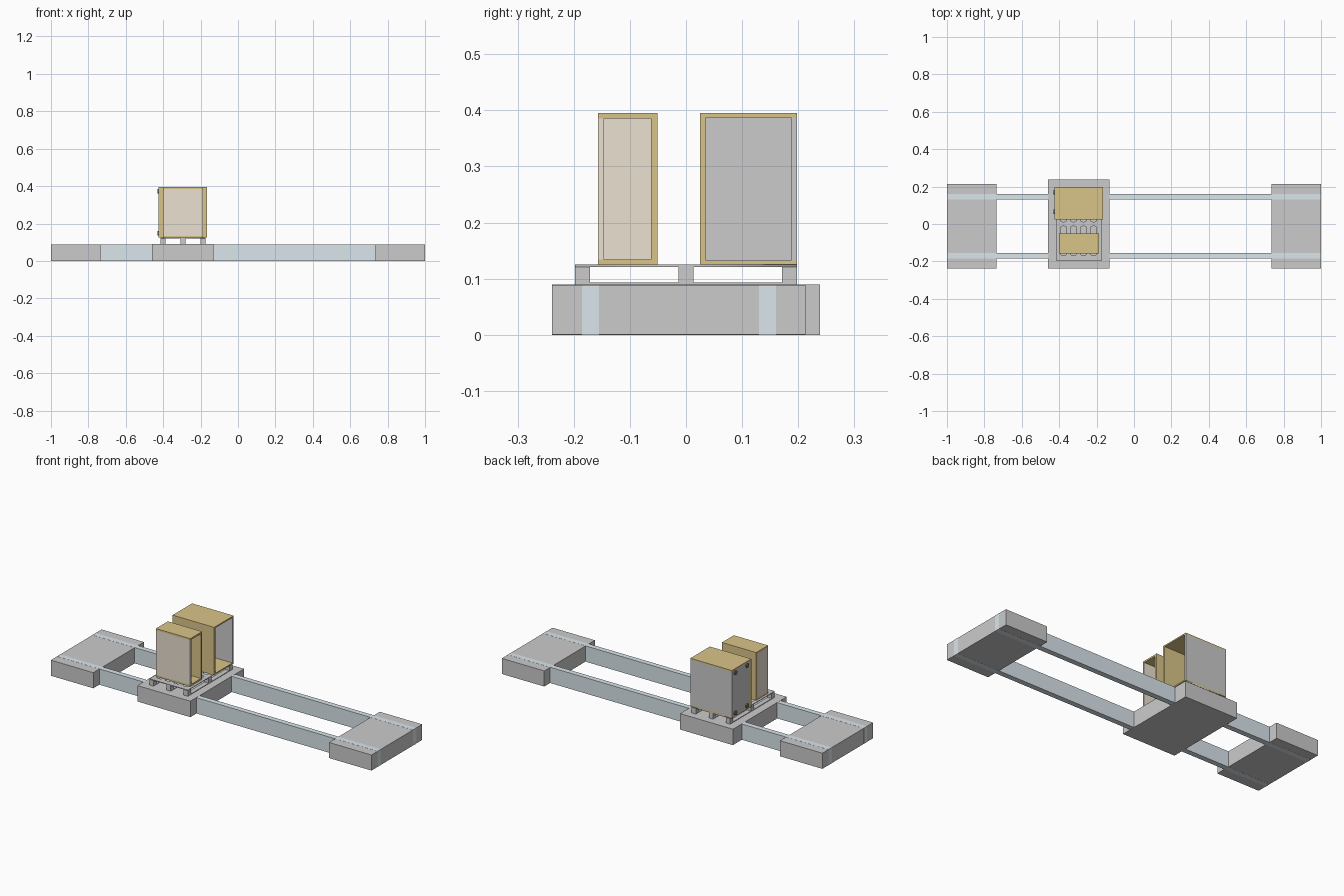
import bpy, math

if "Cube" in bpy.data.objects:
    bpy.data.objects.remove(bpy.data.objects["Cube"])


def material(name, rgb):
    m = bpy.data.materials.new(name)
    m.diffuse_color = (*rgb, 1)
    m.use_nodes = True
    m.node_tree.nodes["Principled BSDF"].inputs["Base Color"].default_value = m.diffuse_color
    return m


GOLD = material("gold_panel", (0.70, 0.56, 0.25))
BEIGE = material("beige_panel", (0.83, 0.75, 0.64))
BLUE = material("rail_blue", (0.70, 0.79, 0.84))
KNOB = material("dark_fitting", (0.2, 0.2, 0.2))


def box(name, x, y, z, mat=None):
    lo, hi = zip(x, y, z)
    bpy.ops.mesh.primitive_cube_add(size=1, location=[(a + b) / 2 for a, b in zip(lo, hi)])
    ob = bpy.context.object
    ob.name = name
    ob.scale = [b - a for a, b in zip(lo, hi)]
    bpy.ops.object.transform_apply(location=False, rotation=False, scale=True)
    if mat:
        ob.data.materials.append(mat)
    return ob


# End platforms, with the rails running flush through them
box("left_platform", (-0.9995, -0.735), (-0.239, 0.213), (0.0005, 0.0885))
box("right_platform", (0.735, 0.9995), (-0.239, 0.213), (0.0005, 0.0885))
box("front_rail", (-1, 1), (-0.185, -0.155), (0, 0.089), BLUE)
box("back_rail", (-1, 1), (0.13, 0.16), (0, 0.089), BLUE)

# Sliding carriage
box("carriage", (-0.46, -0.13), (-0.239, 0.239), (-0.0004, 0.0895))

# Pallet feet and bottom runners
PX = [(-0.414, -0.388), (-0.307, -0.281), (-0.2, -0.174)]
PY = [(-0.198, -0.171), (-0.0135, 0.0135), (0.171, 0.198)]
for x in PX:
    box("pallet_runner", x, (-0.198, 0.198), (0.0895, 0.093))
    for y in PY:
        box("pallet_foot", x, y, (0.093, 0.121))

# Pallet deck: a plate with two rows of round-ended slots
deck = bpy.data.curves.new("pallet_deck", "CURVE")
deck.dimensions = "2D"
deck.fill_mode = "BOTH"
deck.extrude = 0.002


def outline(points):
    s = deck.splines.new("POLY")
    s.points.add(len(points) - 1)
    for p, (x, y) in zip(s.points, points):
        p.co = (x, y, 0, 1)
    s.use_cyclic_u = True


outline([(-0.414, -0.198), (-0.174, -0.198), (-0.174, 0.198), (-0.414, 0.198)])
R = 0.010
for cx in (-0.377, -0.323, -0.27, -0.216):
    for y0, y1 in ((-0.168, -0.012), (0.012, 0.168)):
        pts = []
        # four rounded corners
        for sx, cy, a0 in ((1, y1 - R, 0), (-1, y1 - R, 90), (-1, y0 + R, 180), (1, y0 + R, 270)):
            for k in range(5):
                a = math.radians(a0 + k * 22.5)
                pts.append((cx + sx * 0.006 + R * math.cos(a), cy + R * math.sin(a)))
        outline(pts)
deck_ob = bpy.data.objects.new("pallet_deck", deck)
deck_ob.location.z = 0.123
bpy.context.collection.objects.link(deck_ob)
bpy.context.view_layer.objects.active = deck_ob
bpy.ops.object.select_all(action="DESELECT")
deck_ob.select_set(True)
bpy.ops.object.convert(target="MESH")


# Cabinets: three panel sections, closed at the left end, open at the right end
def cabinet(name, xs, y_gold, y_wall, t, wall_mat):
    z0, z1 = 0.125, 0.395
    s = 1 if y_wall > y_gold else -1
    w = 0.011
    span = lambda a, b: (min(a, b), max(a, b))
    for x in zip(xs, xs[1:]):
        box(name + "_gold_side", x, span(y_gold, y_gold + s * w), (z0, z1), GOLD)
        box(name + "_roof", x, span(y_gold + s * w, y_wall), (z1 - t, z1), GOLD)
        box(name + "_floor", x, span(y_gold + s * w, y_wall), (z0, z0 + t), GOLD)
        box(name + "_outer_wall", x, span(y_wall - s * w, y_wall), (z0 + t, z1 - t), wall_mat)
    box(name + "_end_wall", (xs[0], xs[0] + 0.008), span(y_gold + s * w, y_wall - s * w),
        (z0 + t, z1 - t), wall_mat)


cabinet("large_cabinet", [-0.425, -0.352, -0.234, -0.166], 0.025, 0.198, 0.0075, None)
cabinet("small_cabinet", [-0.402, -0.355, -0.236, -0.188], -0.051, -0.157, 0.0095, BEIGE)

# Round fittings in the corners of the large cabinet's end wall
for y in (0.065, 0.17):
    for z in (0.147, 0.373):
        bpy.ops.mesh.primitive_cylinder_add(vertices=16, radius=0.012, depth=0.008,
                                            location=(-0.427, y, z), rotation=(0, math.pi / 2, 0))
        bpy.context.object.name = "corner_fitting"
        bpy.context.object.data.materials.append(KNOB)
